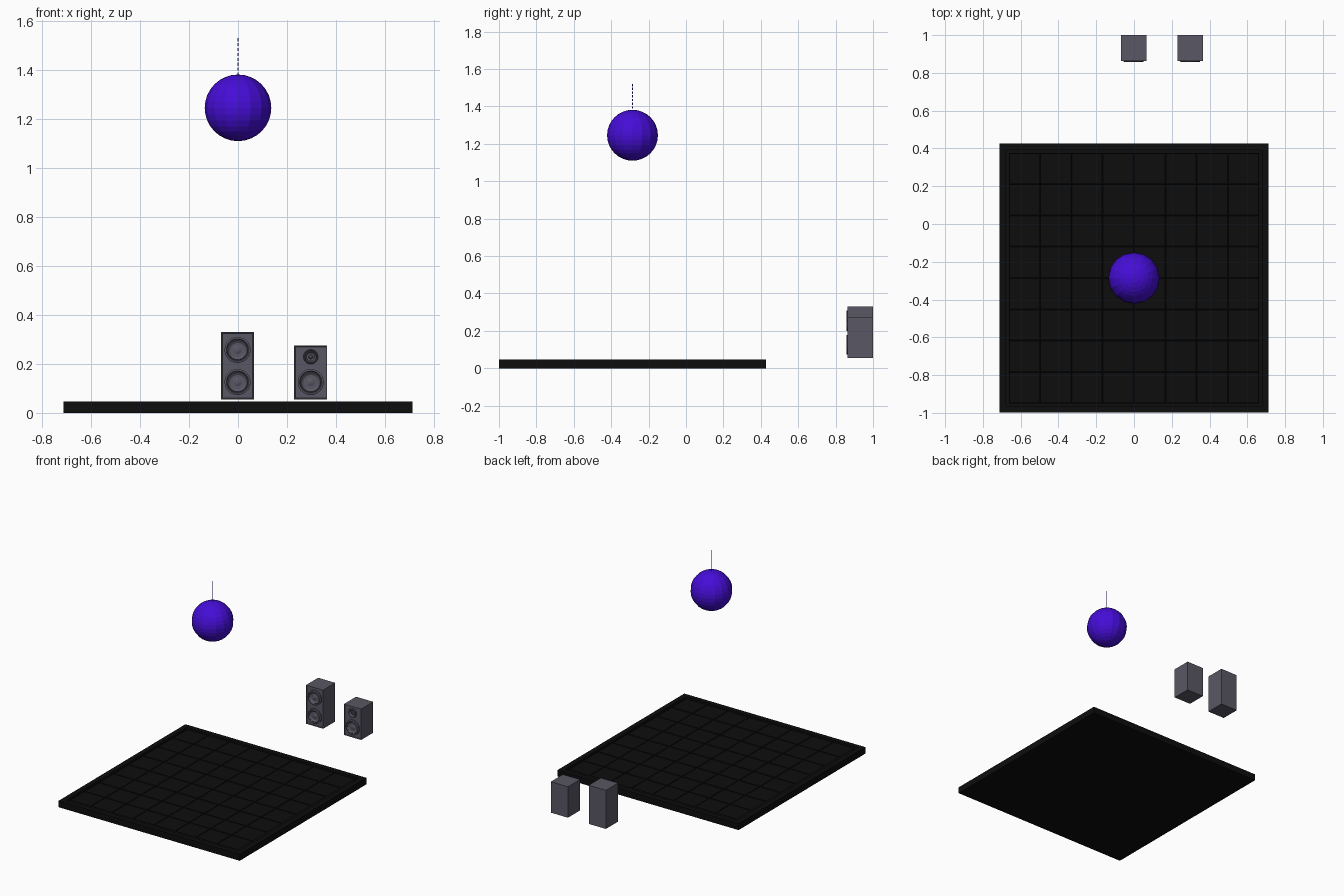
import bpy, bmesh, math
from mathutils import Matrix, Vector

if "Cube" in bpy.data.objects:
    bpy.data.objects.remove(bpy.data.objects["Cube"])


def material(name, color):
    m = bpy.data.materials.new(name)
    m.diffuse_color = (*color, 1)
    m.use_nodes = True
    m.node_tree.nodes["Principled BSDF"].inputs["Base Color"].default_value = m.diffuse_color
    return m


BLACK = material("black", (0.004, 0.004, 0.004))
PURPLE = material("purple", (0.06, 0.004, 0.68))
GREY = material("cabinet_grey", (0.1, 0.095, 0.125))


def finish(bm, name, mat):
    bmesh.ops.recalc_face_normals(bm, faces=bm.faces)
    me = bpy.data.meshes.new(name)
    bm.to_mesh(me)
    bm.free()
    ob = bpy.data.objects.new(name, me)
    bpy.context.collection.objects.link(ob)
    me.materials.append(mat)
    return ob


def add_box(bm, lo, hi):
    lo, hi = Vector(lo), Vector(hi)
    m = Matrix.Translation((lo + hi) / 2) @ Matrix.Diagonal((*(hi - lo), 1))
    return bmesh.ops.create_cube(bm, size=1, matrix=m)["verts"]


# dance floor: slab whose top is inset into a border and a grid of tiles
HALF, CY, TOP, N, BORDER = 0.713, -0.286, 0.046, 8, 0.05
bm = bmesh.new()
add_box(bm, (-HALF, CY - HALF, 0), (HALF, CY + HALF, TOP))
top = [f for f in bm.faces if f.normal.z > 0.9]
bmesh.ops.inset_region(bm, faces=top, thickness=BORDER)
bmesh.ops.delete(bm, geom=top, context='FACES')
inner = HALF - BORDER
grid = bmesh.ops.create_grid(bm, x_segments=N, y_segments=N, size=inner,
                             matrix=Matrix.Translation((0, CY, TOP)))
tiles = list({f for v in grid["verts"] for f in v.link_faces})
bmesh.ops.remove_doubles(bm, verts=bm.verts, dist=1e-5)
tiles = [f for f in tiles if f.is_valid]
bmesh.ops.inset_individual(bm, faces=tiles, thickness=0.004, depth=-0.003)
finish(bm, "dance_floor", BLACK)

# faceted mirror ball
BALL = Vector((0, -0.286, 1.246))
bm = bmesh.new()
bmesh.ops.create_uvsphere(bm, u_segments=16, v_segments=16, radius=0.136,
                          matrix=Matrix.Translation(BALL))
finish(bm, "mirror_ball", PURPLE)


# hanging chain of small interlocking links
def add_link(bm, center, turn, r=0.0016, half=0.0045, thick=0.0006):
    rings = []
    for i in range(10):
        a = 2 * math.pi * i / 10
        c, s = math.cos(a), math.sin(a)
        ring = []
        for j in range(4):
            b = math.pi / 2 * j
            rr = r + thick * math.cos(b)
            p = Vector((rr * c, thick * math.sin(b),
                        rr * s + math.copysign(half, s + 1e-6)))
            ring.append(bm.verts.new(center + Matrix.Rotation(turn, 3, 'Z') @ p))
        rings.append(ring)
    for i in range(10):
        p, q = rings[i], rings[(i + 1) % 10]
        for j in range(4):
            k = (j + 1) % 4
            bm.faces.new((p[j], p[k], q[k], q[j]))


bm = bmesh.new()
for i in range(15):
    add_link(bm, Vector((0, BALL.y, 1.384 + i * 0.01)), i % 2 * math.pi / 2)
finish(bm, "ball_chain", PURPLE)


# speaker drivers: revolved profile facing -y
def driver(name, x, z, y, radius):
    prof = [(1, 0), (1, 0.008), (0.94, 0.01), (0.86, 0.01), (0.8, 0.004),
            (0.74, 0.007), (0.66, 0.004), (0.38, -0.006), (0.32, 0),
            (0.16, 0.004)]
    bm = bmesh.new()
    n, rings = 32, []
    for r, d in prof:
        rings.append([bm.verts.new((x + r * radius * math.cos(2 * math.pi * i / n), y - d,
                                    z + r * radius * math.sin(2 * math.pi * i / n)))
                      for i in range(n)])
    for a, b in zip(rings, rings[1:]):
        for i in range(n):
            k = (i + 1) % n
            bm.faces.new((a[i], a[k], b[k], b[i]))
    bm.faces.new(rings[-1])
    ob = finish(bm, name, GREY)
    # make sure the open shell faces forwards
    if sum(p.normal.y * p.area for p in ob.data.polygons) > 0:
        ob.data.flip_normals()
    for p in ob.data.polygons:
        p.use_smooth = True
    ob.data.set_sharp_from_angle(angle=math.radians(35))


# cabinets with a shallow recessed front baffle
def speaker(name, x, top, drivers):
    bm = bmesh.new()
    w, z0, front, depth = 0.0675, 0.055, 0.864, 0.004
    add_box(bm, (x - w, front, z0), (x + w, 1.0, top))
    face = [f for f in bm.faces if f.normal.y < -0.9]
    bmesh.ops.inset_region(bm, faces=face, thickness=0.006)
    bmesh.ops.inset_region(bm, faces=face, thickness=0.002, depth=-depth)
    finish(bm, name + "_cabinet", GREY)
    for i, (z, r) in enumerate(drivers):
        driver(f"{name}_driver_{i + 1}", x, z, front + depth, r)


speaker("tall_speaker", -0.002, 0.33, [(0.126, 0.053), (0.257, 0.053)])
speaker("short_speaker", 0.297, 0.275, [(0.126, 0.053), (0.229, 0.030)])
